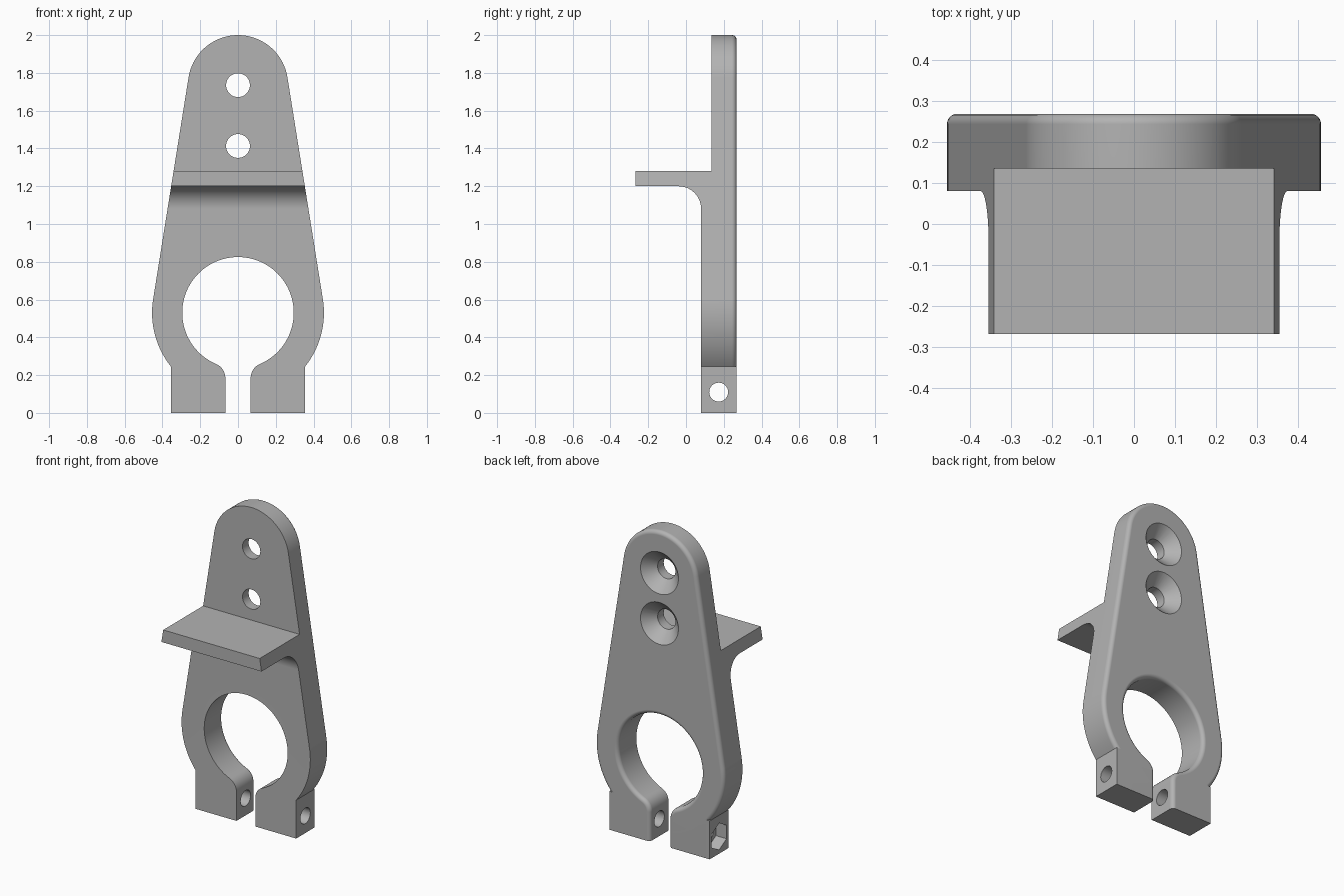
import bpy, bmesh
from math import sin, cos, pi, sqrt, asin, atan2, radians

cube = bpy.data.objects.get("Cube")
if cube:
    bpy.data.objects.remove(cube, do_unlink=True)

grey = bpy.data.materials.new("plain_grey")
grey.use_nodes = True
grey.diffuse_color = (0.45, 0.45, 0.45, 1)
grey.node_tree.nodes["Principled BSDF"].inputs["Base Color"].default_value = (0.45, 0.45, 0.45, 1)

BACK, FRONT = 0.268, 0.08      # depth of the clamp plate
ROUND = 0.025                  # rounding along the back edges
BORE_Z, BORE_R = 0.53, 0.295
SLOT = 0.067


def arc(cx, cz, r, a0, a1, n):
    return [(cx + r * cos(a0 + (a1 - a0) * i / n), cz + r * sin(a0 + (a1 - a0) * i / n))
            for i in range(n + 1)]


def loft(name, rings):
    """Closed solid through rings that have equal point counts."""
    bm = bmesh.new()
    loops = [[bm.verts.new(p) for p in ring] for ring in rings]
    for a, b in zip(loops, loops[1:]):
        for i in range(len(a)):
            j = (i + 1) % len(a)
            bm.faces.new((a[i], a[j], b[j], b[i]))
    bm.faces.new(loops[0])
    bm.faces.new(loops[-1])
    bmesh.ops.recalc_face_normals(bm, faces=bm.faces)
    mesh = bpy.data.meshes.new(name)
    bm.to_mesh(mesh)
    bm.free()
    mesh.materials.append(grey)
    obj = bpy.data.objects.new(name, mesh)
    bpy.context.collection.objects.link(obj)
    return obj


def combine(target, other, operation):
    """Apply a boolean and discard the helper."""
    mod = target.modifiers.new("join", "BOOLEAN")
    mod.operation, mod.object, mod.solver = operation, other, "EXACT"
    bpy.context.view_layer.objects.active = target
    bpy.ops.object.modifier_apply(modifier=mod.name)
    bpy.data.objects.remove(other, do_unlink=True)


def mirrored(half):
    """Complete a right half running from bottom to top."""
    return half + [(-x, z) for x, z in reversed(half) if x > 1e-5]


def teardrop(d):
    low_r, top_r, top_z = 0.455, 0.265, 1.735
    tilt = asin((low_r - top_r) / (top_z - BORE_Z))
    return mirrored(arc(0, BORE_Z, low_r - d, -pi / 2, tilt, 40)
                    + arc(0, top_z, top_r - d, tilt, pi / 2, 32))


def keyhole(d):
    fillet = 0.08
    cx = SLOT + fillet
    drop = sqrt((BORE_R + fillet) ** 2 - cx ** 2)
    return mirrored([(SLOT + d, -0.1)]
                    + arc(cx, BORE_Z - drop, fillet - d, pi, atan2(drop, -cx), 10)
                    + arc(0, BORE_Z, BORE_R + d, atan2(-drop, cx), pi / 2, 48))


def rounded_layers():
    steps = [radians(15 * i) for i in range(7)]
    return [(-0.4, 0)] + [(BACK - ROUND + ROUND * sin(t), ROUND * (1 - cos(t))) for t in steps]


def layer(outline, y):
    return [(x, y, z) for x, z in outline]


# Tapered plate with rounded back rim
bracket = loft("clamp_bracket", [layer(teardrop(d), y) for y, d in rounded_layers()])

# Side profile: lower plate, filleted shelf, thinner upper plate
side = ([(0.4, -0.1), (FRONT, -0.1)] + arc(FRONT - 0.12, 1.08, 0.12, 0, pi / 2, 16)
        + [(-BACK, 1.2), (-BACK, 1.28), (0.135, 1.28), (0.135, 2.1), (0.4, 2.1)])
combine(bracket, loft("side_profile", [[(x, y, z) for y, z in side] for x in (-0.6, 0.6)]),
        "INTERSECT")

# Square clamp feet, joined as one block before the slot is cut
foot = [(-0.355, 0), (0.355, 0), (0.355, 0.245), (-0.355, 0.245)]
combine(bracket, loft("clamp_feet", [layer(foot, FRONT), layer(foot, BACK)]), "UNION")

# Bore and slot with flared back edge
layers = rounded_layers() + [(0.4, ROUND)]
combine(bracket, loft("bore_and_slot", [layer(keyhole(d), y) for y, d in layers]), "DIFFERENCE")

# Countersunk screw holes
for z in (1.735, 1.413):
    stations = [(-0.1, 0.063), (BACK - 0.071, 0.063), (BACK, 0.134), (BACK + 0.01, 0.144)]
    rings = [layer(arc(0, z, r, 0, 2 * pi, 48)[:-1], y) for y, r in stations]
    combine(bracket, loft("screw_hole", rings), "DIFFERENCE")


# Clamp bolt hole and hexagonal nut pocket
def cross_hole(name, r, sides, x0, x1):
    ring = arc(0.173, 0.11, r, pi / 2, 5 * pi / 2, sides)[:-1]
    combine(bracket, loft(name, [[(x, y, z) for y, z in ring] for x in (x0, x1)]), "DIFFERENCE")


cross_hole("bolt_hole", 0.05, 32, -0.5, 0.5)
cross_hole("nut_pocket", 0.086, 6, -0.5, -0.28)

# Smooth curves, crisp corners
bpy.ops.object.select_all(action="DESELECT")
bracket.select_set(True)
bpy.context.view_layer.objects.active = bracket
bpy.ops.object.shade_smooth_by_angle(angle=radians(30))
weighted = bracket.modifiers.new("even_shading", "WEIGHTED_NORMAL")
weighted.keep_sharp = True
